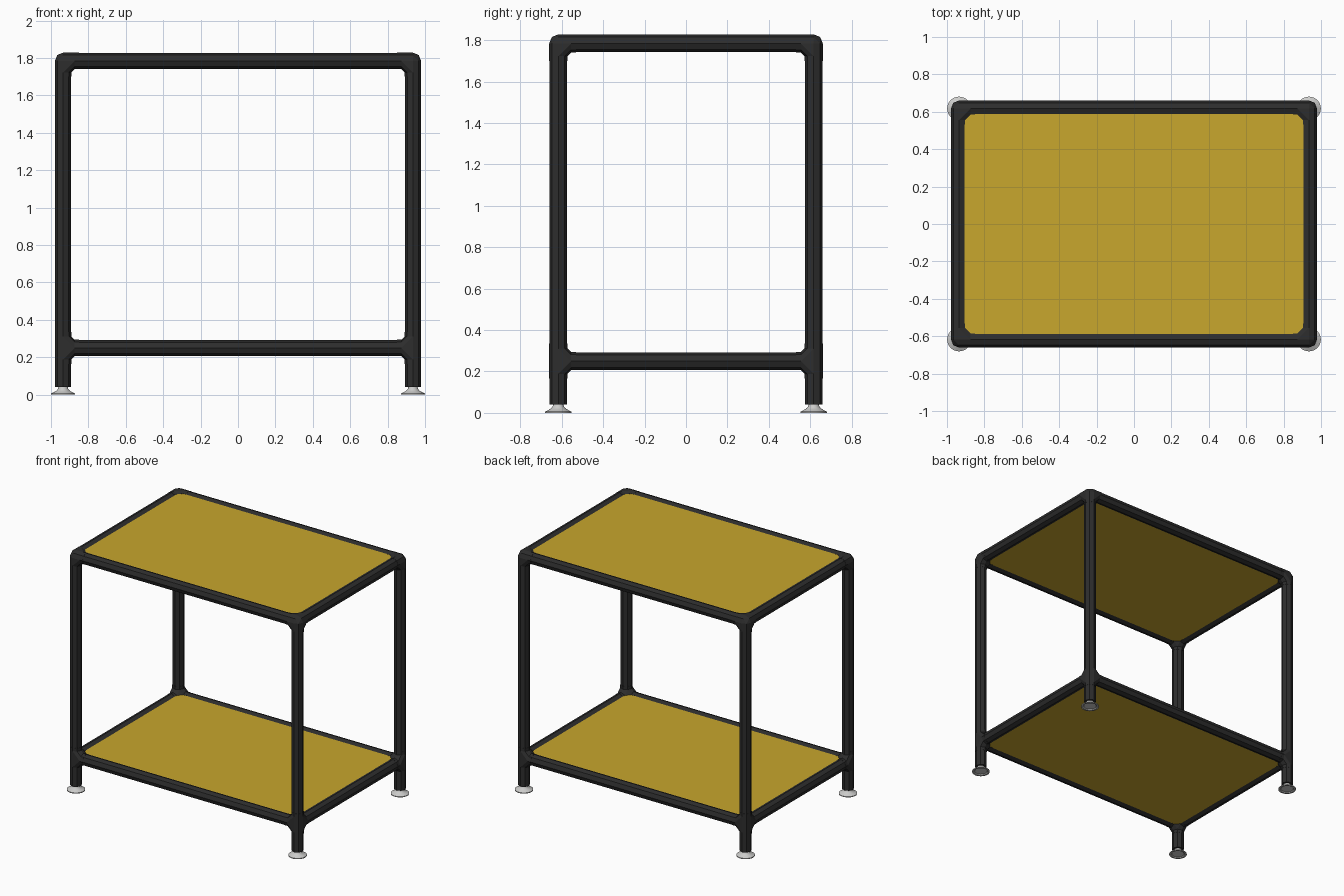
import bpy, bmesh, math
from mathutils import Vector, Matrix

if "Cube" in bpy.data.objects:
    bpy.data.objects.remove(bpy.data.objects["Cube"])

# Main dimensions
X, Y = 0.935, 0.617          # leg centres
LOW, TOP = 0.25, 1.785       # shelf heights
R, SLEEVE = 0.0425, 0.0438   # tube and joint radii
ARM, BEND = 0.085, 0.062     # joint arm length, blended length
SIDES = 8


def material(name, colour, rough, metal=0.0):
    m = bpy.data.materials.new(name)
    m.use_nodes = True
    m.diffuse_color = (*colour, 1)
    bsdf = m.node_tree.nodes["Principled BSDF"]
    bsdf.inputs["Base Color"].default_value = (*colour, 1)
    bsdf.inputs["Roughness"].default_value = rough
    bsdf.inputs["Metallic"].default_value = metal
    return m


BLACK = material("black_plastic", (0.026, 0.026, 0.026), 0.6)
YELLOW = material("yellow_panel", (0.58, 0.385, 0.026), 0.6)
GREY = material("light_grey_foot", (0.6, 0.6, 0.59), 0.5)


def finish(bm, name, mat):
    bmesh.ops.recalc_face_normals(bm, faces=bm.faces)
    me = bpy.data.meshes.new(name)
    bm.to_mesh(me)
    bm.free()
    me.materials.append(mat)
    ob = bpy.data.objects.new(name, me)
    bpy.context.collection.objects.link(ob)
    return ob


def ring(bm, centre, axis, radius):
    """Octagon around an axis (0, 1, 2), with corners on the other two axes."""
    verts = []
    for i in range(SIDES):
        a = math.tau * i / SIDES
        p = Vector(centre)
        p[(axis + 1) % 3] += radius * math.cos(a)
        p[(axis + 2) % 3] += radius * math.sin(a)
        verts.append(bm.verts.new(p))
    return verts


def add_tube(bm, start, end, axis, radius):
    a, b = ring(bm, start, axis, radius), ring(bm, end, axis, radius)
    for i in range(SIDES):
        j = (i + 1) % SIDES
        bm.faces.new((a[i], a[j], b[j], b[i]))
    bm.faces.new(a)
    bm.faces.new(b)


def tube(name, start, end, axis):
    bm = bmesh.new()
    add_tube(bm, start, end, axis, R)
    finish(bm, name, BLACK)


def joint(name, centre, arms):
    """Blended hub with a short sleeve along each (axis, sign) arm."""
    bm = bmesh.new()
    c = Vector(centre)
    hub = []
    for axis, sign in arms:
        step = Vector((0, 0, 0))
        step[axis] = sign
        hub += ring(bm, c, axis, SLEEVE) + ring(bm, c + step * BEND, axis, SLEEVE)
    hull = bmesh.ops.convex_hull(bm, input=hub)
    inner = [g for g in hull["geom_interior"] if isinstance(g, bmesh.types.BMVert)]
    bmesh.ops.delete(bm, geom=inner, context="VERTS")
    bmesh.ops.dissolve_limit(bm, angle_limit=0.01, verts=bm.verts, edges=bm.edges)
    for axis, sign in arms:
        step = Vector((0, 0, 0))
        step[axis] = sign
        add_tube(bm, c + step * BEND * 0.8, c + step * ARM, axis, SLEEVE)
    finish(bm, name, BLACK)


def foot(name, x, y):
    """Flared levelling foot, turned from a profile."""
    profile = [(0, 0.006), (0.045, 0.006), (0.052, 0), (0.064, 0), (0.064, 0.006),
               (0.048, 0.014), (0.034, 0.022), (0.027, 0.032), (0.025, 0.046), (0, 0.046)]
    bm = bmesh.new()
    vs = [bm.verts.new((r, 0, z)) for r, z in profile]
    es = [bm.edges.new(pair) for pair in zip(vs, vs[1:])]
    bmesh.ops.spin(bm, geom=vs + es, cent=(0, 0, 0), axis=(0, 0, 1),
                   angle=math.tau, steps=28)
    bmesh.ops.remove_doubles(bm, verts=bm.verts, dist=0.0001)
    ob = finish(bm, name, GREY)
    ob.location = (x, y, 0)
    bpy.ops.object.select_all(action="DESELECT")
    ob.select_set(True)
    bpy.context.view_layer.objects.active = ob
    bpy.ops.object.shade_smooth_by_angle(angle=math.radians(40))


# Legs, feet and corner joints
for sy, depth in ((-1, "front"), (1, "back")):
    for sx, side in ((-1, "right"), (1, "left")):
        corner = f"{depth}_{side}"
        x, y = sx * X, sy * Y
        tube(f"leg_{corner}", (x, y, 0.04), (x, y, TOP - BEND), 2)
        foot(f"foot_{corner}", x, y)
        inward = [(0, -sx), (1, -sy), (2, -1)]
        joint(f"top_joint_{corner}", (x, y, TOP), inward)
        joint(f"lower_joint_{corner}", (x, y, LOW), inward + [(2, 1)])

# Rails and panels of both shelves
inset = R * math.sqrt(0.5)
for level, z in (("lower", LOW), ("top", TOP)):
    for s, depth in ((-1, "front"), (1, "back")):
        tube(f"{level}_rail_{depth}", (BEND - X, s * Y, z), (X - BEND, s * Y, z), 0)
    for s, side in ((-1, "right"), (1, "left")):
        tube(f"{level}_rail_{side}", (s * X, BEND - Y, z), (s * X, Y - BEND, z), 1)
    bm = bmesh.new()
    size = (2 * (X - inset), 2 * (Y - inset), 2 * inset)
    bmesh.ops.create_cube(bm, size=1, matrix=Matrix.Translation((0, 0, z)) @ Matrix.Diagonal((*size, 1)))
    finish(bm, f"{level}_panel", YELLOW)
